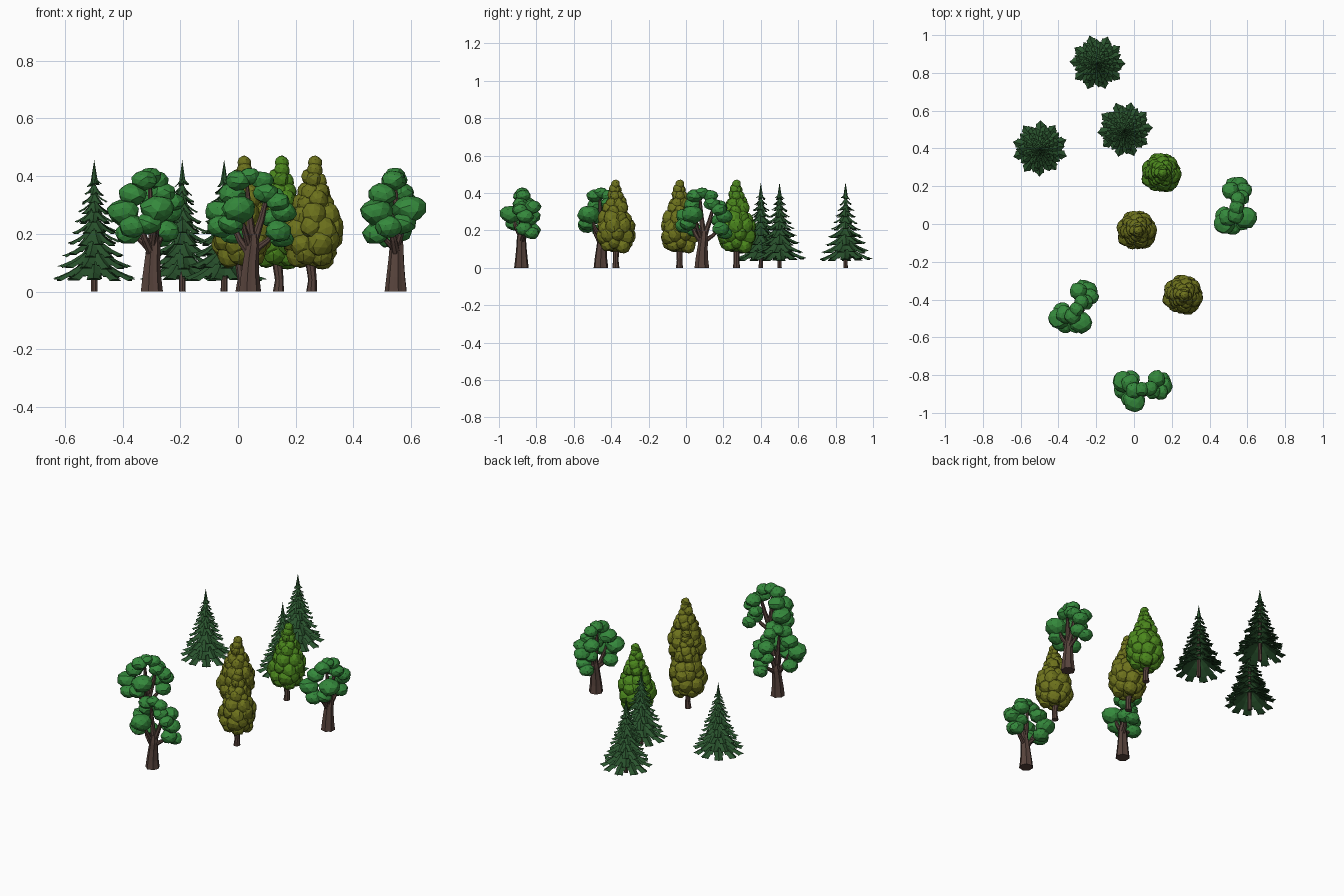
import bpy, bmesh, math, random
from mathutils import Vector, Matrix

if "Cube" in bpy.data.objects:
    bpy.data.objects.remove(bpy.data.objects["Cube"])


def material(name, rgb):
    m = bpy.data.materials.new(name)
    m.diffuse_color = (*rgb, 1)
    m.use_nodes = True
    m.node_tree.nodes["Principled BSDF"].inputs["Base Color"].default_value = m.diffuse_color
    return m


BARK = material("bark", (0.095, 0.056, 0.045))
OAK = material("oak_leaf", (0.035, 0.25, 0.045))
PINE = material("pine_needle", (0.022, 0.085, 0.026))
GREEN = material("bright_leaf", (0.07, 0.24, 0.012))
OLIVE = material("olive_leaf", (0.155, 0.17, 0.012))


def finish(bm, name, mat, loc, turn=0):
    bmesh.ops.recalc_face_normals(bm, faces=bm.faces)
    me = bpy.data.meshes.new(name)
    bm.to_mesh(me)
    bm.free()
    me.materials.append(mat)
    ob = bpy.data.objects.new(name, me)
    ob.location = (loc[0], loc[1], 0)
    ob.rotation_euler.z = math.radians(turn)
    bpy.context.collection.objects.link(ob)


def tube(bm, path, sides=8, flute=0.0):
    """Tapered limb through (x, y, z, radius) points."""
    pts = [Vector(p[:3]) for p in path]
    rings = []
    for i, p in enumerate(pts):
        d = pts[min(i + 1, len(pts) - 1)] - pts[max(i - 1, 0)]
        if i == 0 and p.z == 0:
            d = Vector((0, 0, 1))
        q = Vector((0, 0, 1)).rotation_difference(d)
        ring = []
        for k in range(sides):
            a = math.tau * k / sides
            r = path[i][3] * (1 - flute * (k % 2))
            ring.append(bm.verts.new(p + q @ Vector((r * math.cos(a), r * math.sin(a), 0))))
        rings.append(ring)
    for a, b in zip(rings, rings[1:]):
        for k in range(sides):
            j = (k + 1) % sides
            bm.faces.new((a[k], a[j], b[j], b[k]))
    bm.faces.new(rings[0][::-1])
    bm.faces.new(rings[-1])


def blob(bm, rng, x, y, z, r, stretch):
    """Faceted, slightly irregular leaf clump."""
    mat = (Matrix.Translation((x, y, z)) @ Matrix.Diagonal((1, 1, stretch, 1))
           @ Matrix.Rotation(rng.uniform(0, 6), 4, 'Z') @ Matrix.Rotation(rng.uniform(0, 6), 4, 'X'))
    new = bmesh.ops.create_icosphere(bm, subdivisions=2, radius=r, matrix=mat)["verts"]
    for v in new:
        c = Vector((x, y, z))
        v.co = c + (v.co - c) * rng.uniform(0.92, 1.07)


def needle_branch(bm, angle, z0, length, drop, width):
    """Drooping roof-shaped blade with a jagged edge."""
    out = Vector((math.cos(angle), math.sin(angle), 0))
    side = Vector((-out.y, out.x, 0))
    up = Vector((0, 0, 1))
    rows = []
    for t, w, fall in ((0, .35, 0), (.35, .75, .5), (.62, 1.0, .78), (.64, .75, .79), (.86, .9, .95), (.88, .6, .95)):
        p = out * length * t + up * (z0 - drop * fall)
        half = side * width * w
        low = up * width * w * .55
        rows.append([bm.verts.new(p), bm.verts.new(p + half - low), bm.verts.new(p - half - low)])
    tip = bm.verts.new(out * length + up * (z0 - drop - width * .1))
    for a, b in zip(rows, rows[1:]):
        for k in range(3):
            j = (k + 1) % 3
            bm.faces.new((a[k], a[j], b[j], b[k]))
    bm.faces.new(rows[0])
    for k in range(3):
        bm.faces.new((rows[-1][k], rows[-1][(k + 1) % 3], tip))


def pine(tag, loc, turn):
    rng = random.Random(3)
    bm = bmesh.new()
    tube(bm, [(0, 0, 0, .012), (0, 0, .2, .009), (0, 0, .42, .003)])
    finish(bm, f"pine_trunk_{tag}", BARK, loc, turn)
    bm = bmesh.new()
    # tiers: tip height, reach, branch count
    tiers = [(.05, .148, 10), (.09, .13, 10), (.13, .112, 9), (.17, .097, 9), (.207, .083, 8),
             (.243, .071, 8), (.277, .058, 7), (.308, .047, 7), (.34, .036, 6), (.37, .027, 5)]
    for i, (z, r, n) in enumerate(tiers):
        for k in range(n):
            a = math.tau * (k + .5 * (i % 2)) / n + rng.uniform(-.06, .06)
            needle_branch(bm, a, z + .02 + r * .45, r * rng.uniform(.97, 1.02),
                          .02 + r * .45 + rng.uniform(-.006, .006), .005 + r * .15)
    # pointed crown
    bmesh.ops.create_cone(bm, cap_ends=True, segments=6, radius1=.014, radius2=0,
                          depth=.085, matrix=Matrix.Translation((0, 0, .414)))
    finish(bm, f"pine_needles_{tag}", PINE, loc, turn)


def poplar(tag, loc, mat, turn):
    rng = random.Random(8)
    bm = bmesh.new()
    tube(bm, [(0, 0, 0, .019), (.003, 0, .04, .015), (-.003, 0, .09, .017), (.005, 0, .3, .008)])
    finish(bm, f"poplar_trunk_{tag}", BARK, loc, turn)
    bm = bmesh.new()
    # rings of clumps: height, ring radius, clump radius, count
    rings = [(.128, .05, .041, 7), (.172, .064, .046, 8), (.218, .062, .046, 8), (.265, .052, .042, 7),
             (.31, .04, .037, 6), (.35, .027, .034, 5), (.385, .017, .031, 4), (.418, .008, .027, 2),
             (.445, 0, .025, 1), (.14, 0, .05, 1)]
    for i, (z, R, r, n) in enumerate(rings):
        for k in range(n):
            a = math.tau * (k + .5 * (i % 2)) / n + rng.uniform(-.15, .15)
            dz = rng.uniform(-.012, .012) if n > 2 else 0
            blob(bm, rng, R * math.cos(a) + .013 * z / .45, R * math.sin(a), z + dz,
                 r * rng.uniform(.85, 1.08), 1.08)
    finish(bm, f"poplar_foliage_{tag}", mat, loc, turn)


def oak(tag, loc, turn):
    rng = random.Random(5)
    bm = bmesh.new()
    tube(bm, [(0, 0, 0, .04), (0, 0, .05, .034), (.004, 0, .11, .028), (.01, 0, .16, .025), (.012, 0, .2, .016)], 14, .13)
    # limbs
    for limb in ([(.0, 0, .13, .016), (-.035, 0, .18, .012), (-.07, .01, .26, .007)],
                 [(.01, 0, .16, .017), (.04, .01, .25, .012), (.06, .015, .33, .007)],
                 [(.01, 0, .16, .018), (-.002, 0, .27, .012), (-.01, 0, .38, .006)],
                 [(.012, 0, .14, .014), (.06, .015, .175, .01), (.1, .02, .22, .006)],
                 [(0, 0, .15, .013), (-.02, -.03, .22, .01), (-.035, -.05, .29, .006)],
                 [(0, 0, .14, .012), (-.03, .03, .18, .009), (-.06, .045, .22, .006)]):
        tube(bm, limb, 7)
    finish(bm, f"oak_trunk_{tag}", BARK, loc, turn)
    bm = bmesh.new()
    clumps = [(-.1, .045, .275, .056), (-.06, .035, .335, .05), (-.037, -.057, .285, .06), (-.1, .0, .225, .048),
              (-.055, .06, .2, .046), (-.065, -.04, .235, .046), (-.04, 0, .385, .045), (.0, .005, .40, .038),
              (.045, .01, .385, .04), (.08, .06, .325, .047), (.118, .02, .275, .047), (.058, -.005, .34, .044),
              (.1, .015, .21, .047), (.112, .055, .185, .042), (.1, -.01, .31, .042), (.075, .045, .255, .04)]
    for x, y, z, r in clumps:
        blob(bm, rng, x, y, z, r, .8)
    finish(bm, f"oak_foliage_{tag}", OAK, loc, turn)


for i, (x, y, t) in enumerate([(-.193, .853, 0), (-.498, .4, 20), (-.048, .5, 40)]):
    pine(i + 1, (x, y), t)
for i, (x, y, m, t) in enumerate([(.14, .27, GREEN, 0), (.01, -.035, OLIVE, 8), (.255, -.375, OLIVE, -8)]):
    poplar(i + 1, (x, y), m, t)
for i, (x, y, t) in enumerate([(.548, .085, 75), (-.30, -.455, 50), (.04, -.88, 0)]):
    oak(i + 1, (x, y), t)
